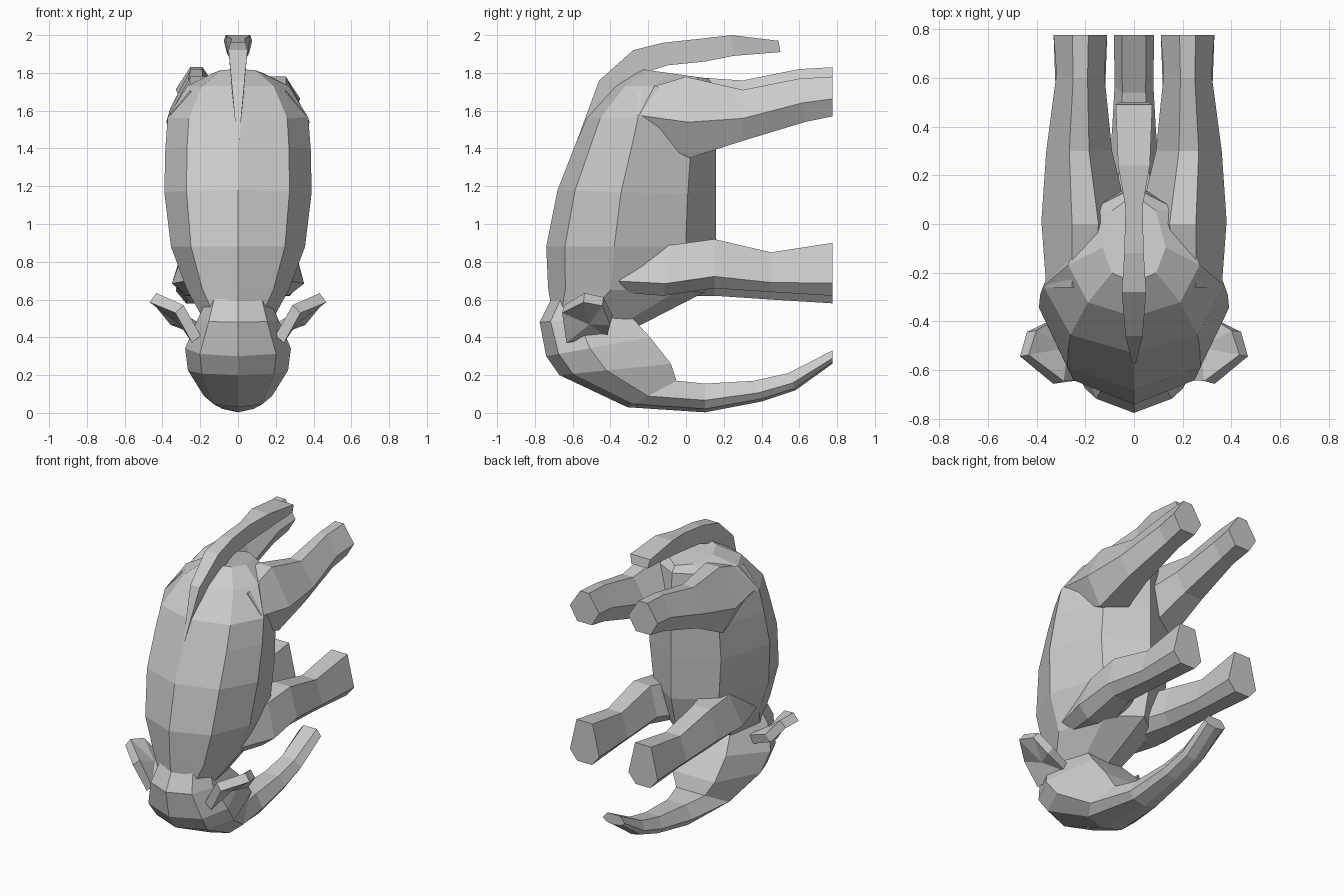
import bpy, bmesh


def finish(name, bm):
    bmesh.ops.recalc_face_normals(bm, faces=bm.faces)
    me = bpy.data.meshes.new(name)
    bm.to_mesh(me)
    bm.free()
    ob = bpy.data.objects.new(name, me)
    bpy.context.collection.objects.link(ob)
    return ob


def loft(name, profile, sections, side=1, shift=0.0):
    """Section = (y0, z0, y1, z1, half width, centre x); profile = (side, depth) half ring."""
    bm = bmesh.new()
    ring = list(profile) + [(-u, t) for u, t in reversed(profile) if u > 0]
    rings = []
    for y0, z0, y1, z1, w, cx in sections:
        dz = shift if y1 > 0.1 else 0
        rings.append([bm.verts.new(((cx + u * w) * side,
                                    y0 + (y1 - y0) * t,
                                    z0 + (z1 - z0) * t + dz)) for u, t in ring])
    n = len(ring)
    for a, b in zip(rings, rings[1:]):
        for i in range(n):
            j = (i + 1) % n
            bm.faces.new((a[i], a[j], b[j], b[i]))
    bm.faces.new(rings[0])
    bm.faces.new(rings[-1])
    return finish(name, bm)


# Body: rump at the top, neck at the bottom, back towards -y, belly ridge towards +y
body_profile = [(0, 0), (.7, .11), (1, .4), (.69, .82), (0, 1)]
loft("body", body_profile, [
    (-.24, 1.82, .12, 1.77, .13, 0),
    (-.38, 1.73, .15, 1.73, .27, 0),
    (-.53, 1.56, .16, 1.57, .372, 0),
    (-.59, 1.41, .16, 1.38, .385, 0),
    (-.68, 1.18, .16, 1.15, .39, 0),
    (-.74, .88, .16, .88, .355, 0),
    (-.73, .66, .10, .64, .27, 0),
    (-.71, .54, -.25, .46, .19, 0)])

# Head running into the raised trunk
head_profile = [(0, 0), (.72, .12), (1, .42), (.6, 1)]
loft("head_and_trunk", head_profile, [
    (-.71, .61, -.33, .54, .175, 0),
    (-.775, .48, -.29, .51, .215, 0),
    (-.74, .30, -.19, .40, .28, 0),
    (-.67, .20, -.08, .26, .265, 0),
    (-.31, .03, -.05, .17, .18, 0),
    (.10, .003, .10, .155, .115, 0),
    (.40, .06, .36, .17, .09, 0),
    (.58, .12, .54, .21, .08, 0),
    (.775, .26, .775, .33, .082, 0)])

# Tail: a thin ridge leaving the back and curling over the rump
tail_profile = [(1, 0), (.8, 1)]
loft("tail", tail_profile, [
    (-.585, 1.42, -.56, 1.42, .004, 0),
    (-.46, 1.76, -.38, 1.65, .035, 0),
    (-.28, 1.92, -.22, 1.80, .05, 0),
    (-.12, 1.96, -.10, 1.84, .04, 0),
    (.07, 1.98, .10, 1.86, .035, 0),
    (.24, 2.0, .25, 1.89, .065, 0),
    (.49, 1.97, .50, 1.91, .075, 0)])

# Legs: lower edge, upper edge, half width, centre x
hind_profile = [(.5, 0), (1, .44), (.3, 1)]
front_profile = [(.5, 0), (1, .24), (.55, 1)]
hind = [(-.26, 1.48, -.26, 1.70, .15, .21),
        (.02, 1.35, 0, 1.78, .18, .20),
        (.30, 1.44, .30, 1.71, .135, .225),
        (.63, 1.54, .60, 1.77, .098, .22),
        (.775, 1.57, .775, 1.78, .11, .22)]
front = [(-.36, .64, -.34, .88, .11, .17),
         (-.12, .62, -.07, .89, .165, .185),
         (.15, .66, .15, .92, .115, .225),
         (.45, .64, .45, .85, .098, .22),
         (.775, .62, .775, .90, .11, .22)]
for label, s in (("right", 1), ("left", -1)):
    loft("hind_leg_" + label, hind_profile, hind, s, .05 if s < 0 else 0)
    loft("front_leg_" + label, front_profile, front, s, -.04 if s < 0 else 0)

    # Ears: thick folded flaps
    bm = bmesh.new()
    rim = [(.22, -.635, .39), (.31, -.65, .55), (.45, -.54, .61),
           (.42, -.44, .59), (.34, -.395, .49), (.18, -.42, .43)]
    rv = [bm.verts.new((x * s, y, z)) for x, y, z in rim]
    c = bm.verts.new((.29 * s, -.51, .49))
    for i in range(len(rv)):
        bm.faces.new((rv[i], rv[(i + 1) % len(rv)], c))
    ear = finish("ear_" + label, bm)
    mod = ear.modifiers.new("thickness", 'SOLIDIFY')
    mod.thickness = .06
    mod.offset = 0
